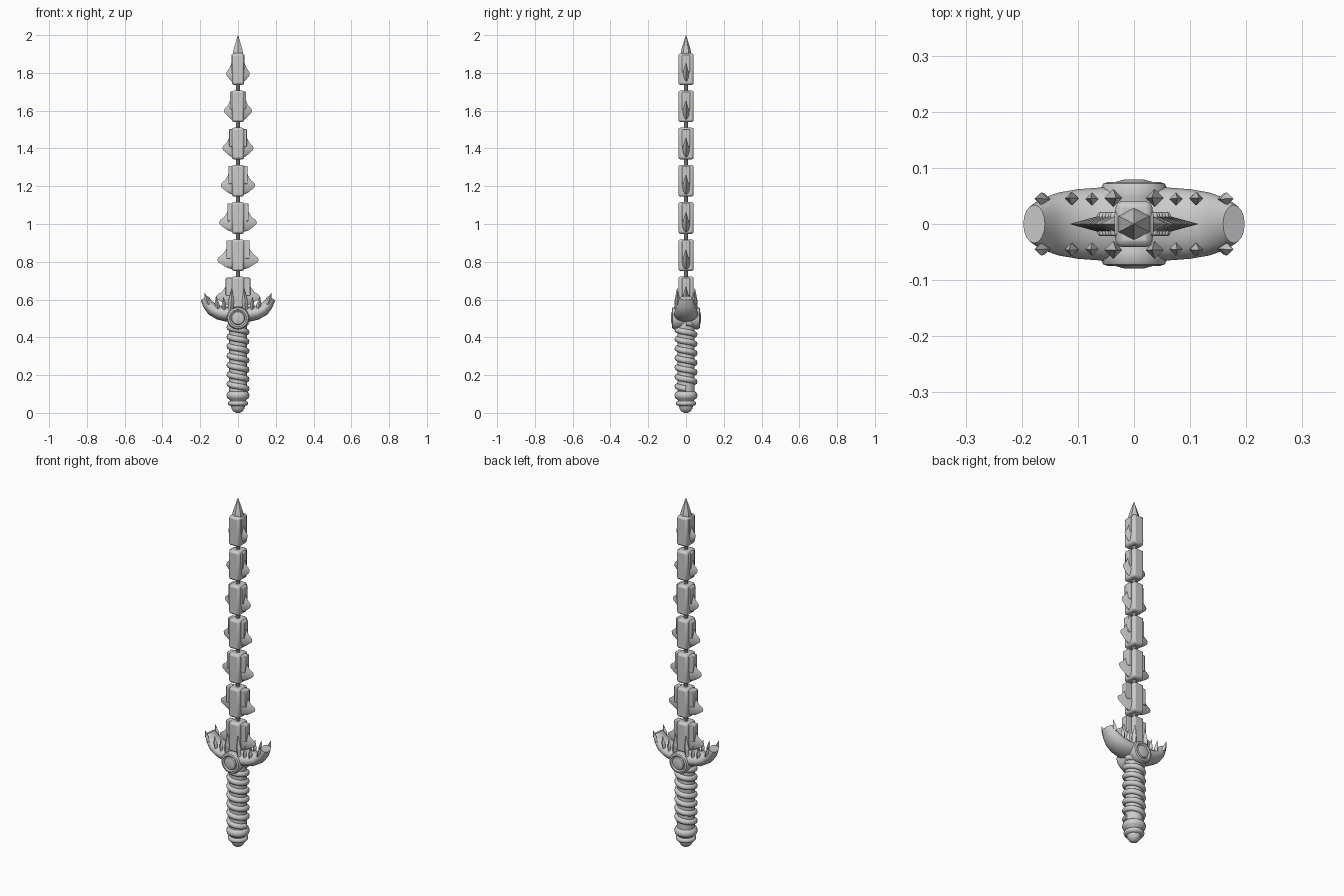
import bpy, bmesh, math
from mathutils import Vector

cube = bpy.data.objects.get("Cube")
if cube:
    bpy.data.objects.remove(cube)

steel = bpy.data.materials.new("grey steel")
steel.use_nodes = True
GREY = (0.6, 0.6, 0.6, 1)
steel.diffuse_color = GREY
steel.node_tree.nodes["Principled BSDF"].inputs["Base Color"].default_value = GREY


def finish(name, bm, bevel=0, smooth=35):
    bmesh.ops.recalc_face_normals(bm, faces=bm.faces)
    me = bpy.data.meshes.new(name)
    bm.to_mesh(me)
    bm.free()
    me.materials.append(steel)
    ob = bpy.data.objects.new(name, me)
    bpy.context.collection.objects.link(ob)
    if bevel:
        mod = ob.modifiers.new("Bevel", 'BEVEL')
        mod.width, mod.segments = bevel, 2
    if smooth:
        bpy.ops.object.select_all(action='DESELECT')
        ob.select_set(True)
        bpy.context.view_layer.objects.active = ob
        bpy.ops.object.shade_smooth_by_angle(angle=math.radians(smooth))
    return ob


def loft(name, rings, **kw):
    """Skin a list of equal-length point rings and cap both ends."""
    bm = bmesh.new()
    vs = [[bm.verts.new(p) for p in r] for r in rings]
    n = len(vs[0])
    for a, b in zip(vs, vs[1:]):
        for i in range(n):
            j = (i + 1) % n
            bm.faces.new((a[i], a[j], b[j], b[i]))
    bm.faces.new(vs[0])
    bm.faces.new(vs[-1])
    return finish(name, bm, **kw)


def ellipse(center, u, v, n):
    c, u, v = Vector(center), Vector(u), Vector(v)
    angles = [2 * math.pi * i / n for i in range(n)]
    return [c + u * math.cos(a) + v * math.sin(a) for a in angles]


def lathe(name, profile, n=16, **kw):
    return loft(name, [ellipse((0, 0, z), (r, 0, 0), (0, r, 0), n)
                       for r, z in profile], **kw)


def box(name, center, size, **kw):
    bm = bmesh.new()
    bmesh.ops.create_cube(bm, size=1)
    bmesh.ops.scale(bm, vec=size, verts=bm.verts)
    bmesh.ops.translate(bm, vec=center, verts=bm.verts)
    return finish(name, bm, **kw)


def spike(name, base, tip, r):
    """Four sided tooth that swells a little before its point."""
    base, tip = Vector(base), Vector(tip)
    rings = [ellipse(base.lerp(tip, t), (r * k, 0, 0), (0, r * k, 0), 4)
             for t, k in ((0, 0.8), (0.4, 1), (1, 0.04))]
    return loft(name, rings, smooth=0)


# Blade: separate segments strung on a thin rod
widths = [0.115, 0.11, 0.10, 0.091, 0.082, 0.074, 0.062]
wing = [(0.5, 0.05), (0.6, 0.025), (0.75, 0.003), (0.95, -0.012), (1, -0.022),
        (0.96, -0.035), (0.7, -0.055), (0.5, -0.068), (0.25, -0.075)]
for i, w in enumerate(widths):
    z = 0.638 + 0.197 * i
    box("segment_core", (0, 0, z), (0.066, 0.082, 0.168), bevel=0.012)
    box("segment_shoulder", (0, 0, z + 0.03), (1.13 * w, 0.042, 0.095), bevel=0.004)
    loft("segment_wing",
         [[(w * f, 0, z + h), (w * 0.3 * f, 0.022, z + h), (-w * 0.3 * f, 0.022, z + h),
           (-w * f, 0, z + h), (-w * 0.3 * f, -0.022, z + h), (w * 0.3 * f, -0.022, z + h)]
          for f, h in wing])
lathe("link_rod", [(0.011, 0.55), (0.011, 1.88)], n=10)
loft("blade_tip", [ellipse((0, 0, z), (0, r, 0), (1.1 * r, 0, 0), 6)
                   for r, z in ((0.03, 1.895), (0.024, 1.925), (0.0008, 2.0))], smooth=0)

# Guard: upturned crescent of elliptical section, with cut ends
half = [(0, 0.522, 0.066, 0.042), (0.06, 0.523, 0.065, 0.04), (0.1, 0.53, 0.062, 0.037),
        (0.135, 0.548, 0.056, 0.034), (0.16, 0.575, 0.047, 0.028), (0.178, 0.608, 0.034, 0.022)]
path = [(-x, z, a, b) for x, z, a, b in reversed(half[1:])] + half
rings = []
for i, (x, z, a, b) in enumerate(path):
    p, q = path[max(i - 1, 0)], path[min(i + 1, len(path) - 1)]
    t = Vector((q[0] - p[0], 0, q[1] - p[1])).normalized()
    rings.append(ellipse((x, 0, z), (0, a, 0), (-t.z * b, 0, t.x * b), 16))
loft("guard", rings, smooth=40)

# Teeth along both rims of the guard
for sx in (-1, 1):
    for sy in (-1, 1):
        for x, y, z, lean, h, r in ((0.158, 0.044, 0.575, 0.018, 0.06, 0.012),
                                    (0.108, 0.045, 0.55, 0.008, 0.07, 0.012),
                                    (0.073, 0.044, 0.54, 0.004, 0.075, 0.012),
                                    (0.04, 0.046, 0.54, -0.008, 0.12, 0.016)):
            spike("guard_tooth", (sx * x, sy * y, z),
                  (sx * (x + lean), sy * (y + 0.004 - 0.2 * r), z + h), r)

# Round medallions on front and back
disc = [(0.05, 0.0), (0.059, 0.048), (0.06, 0.062), (0.055, 0.072), (0.045, 0.075),
        (0.039, 0.07), (0.037, 0.069), (0.033, 0.075), (0.018, 0.079)]
for s in (-1, 1):
    loft("medallion", [ellipse((0, s * y, 0.502), (r, 0, 0), (0, 0, r), 24) for r, y in disc])

# Grip with a spiral wrap
lathe("grip", [(0.047, 0.09), (0.047, 0.49)], n=14)
turns, steps = 7, 24
rings = []
for i in range(turns * steps + 1):
    a = 2 * math.pi * i / steps
    out = Vector((math.cos(a), math.sin(a), 0))
    z = 0.478 - 0.35 * i / (turns * steps)
    rings.append(ellipse(out * 0.047 + Vector((0, 0, z)), out * 0.014, (0, 0, 0.016), 8))
loft("grip_wrap", rings, smooth=60)

# Pommel: two rolled collars above a rounded cap
lathe("pommel", [(0.045, 0.115), (0.056, 0.108), (0.062, 0.092), (0.056, 0.076),
                 (0.044, 0.07), (0.042, 0.063), (0.05, 0.06), (0.054, 0.05),
                 (0.05, 0.041), (0.037, 0.037), (0.034, 0.022), (0.024, 0.008),
                 (0.01, 0.0)], n=16, smooth=50)
